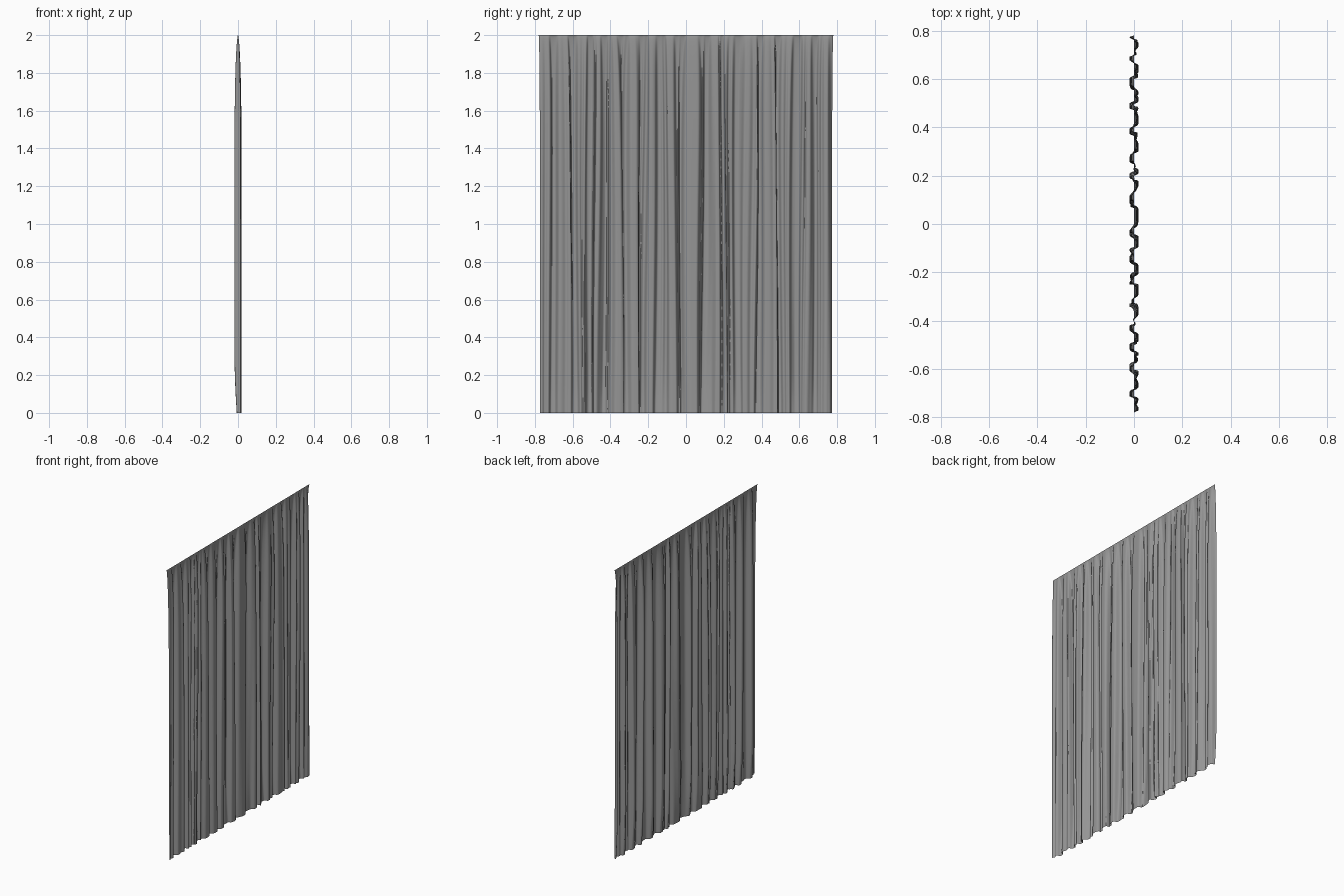
import bpy, bmesh, math

if "Cube" in bpy.data.objects:
    bpy.data.objects.remove(bpy.data.objects["Cube"])

HEIGHT, HALF_W, DEPTH = 2.0, 0.78, 0.019
COLS, ROWS = 480, 48

# Fold crests along the hem (irregular spacing)
CRESTS = [-0.86, -0.76, -0.65, -0.54, -0.48, -0.38, -0.28, -0.19, -0.08, 0.03,
          0.17, 0.22, 0.33, 0.45, 0.54, 0.64, 0.74, 0.84]


def fold_phase(y):
    """Phase that completes one turn between neighbouring crests."""
    for i in range(len(CRESTS) - 1):
        a, b = CRESTS[i], CRESTS[i + 1]
        if y <= b:
            return 2 * math.pi * (i + (y - a) / (b - a))
    return 2 * math.pi * (len(CRESTS) - 1)


def curtain_point(s, t):
    """s runs -1..1 across the cloth, t runs 0..1 from hem to rail."""
    z = HEIGHT * t
    y = s * HALF_W
    # folds wander slightly with height, fading at the side edges
    edge = 1 - s ** 8
    drift = 0.008 * edge * math.sin(1.5 * z + 23 * y)
    p = fold_phase(y + drift)
    # gathered top: depth tapers to a straight rail
    d = max(0.0, 1 - max(0.0, (t - 0.5) / 0.5) ** 4) ** 0.6
    # main folds, with secondary pleats that fade in and out
    wave = (math.cos(p) + 0.35 * math.cos(2 * p + 5 * y + 0.4 * z)
            + 0.3 * math.sin(3 * p + 11 * y - 0.5 * z))
    x = DEPTH * d * math.tanh(1.6 * wave) / 0.93
    x = max(-DEPTH * d, min(DEPTH * d, x))
    # back valleys draw forward at the hem
    if x < 0:
        x *= 1 - 0.65 * max(0.0, 1 - z / 0.35) ** 2
    # folds lean over either way, and the cloth narrows a little below the rail
    side = math.sin(17 * y + 0.8) * 0.6 + 0.4
    lean = 0.02 * d * edge * side * math.sin(p + 0.6)
    return x, y * (1 - 0.008 * d) + lean, z


# Curtain cloth
bm = bmesh.new()
# rows bunch up towards the rail, where the cloth curves most
levels = [1 - (1 - j / ROWS) ** 1.6 for j in range(ROWS + 1)]
grid = [[bm.verts.new(curtain_point(2 * i / COLS - 1, t)) for i in range(COLS + 1)]
        for t in levels]
for j in range(ROWS):
    for i in range(COLS):
        f = bm.faces.new((grid[j][i], grid[j][i + 1], grid[j + 1][i + 1], grid[j + 1][i]))
        f.smooth = True
mesh = bpy.data.meshes.new("curtain")
bm.to_mesh(mesh)
bm.free()
curtain = bpy.data.objects.new("curtain", mesh)
bpy.context.collection.objects.link(curtain)

# Dark grey cloth
cloth = bpy.data.materials.new("grey_cloth")
cloth.diffuse_color = (0.3, 0.3, 0.3, 1)
cloth.use_nodes = True
cloth.node_tree.nodes["Principled BSDF"].inputs["Base Color"].default_value = cloth.diffuse_color
mesh.materials.append(cloth)
